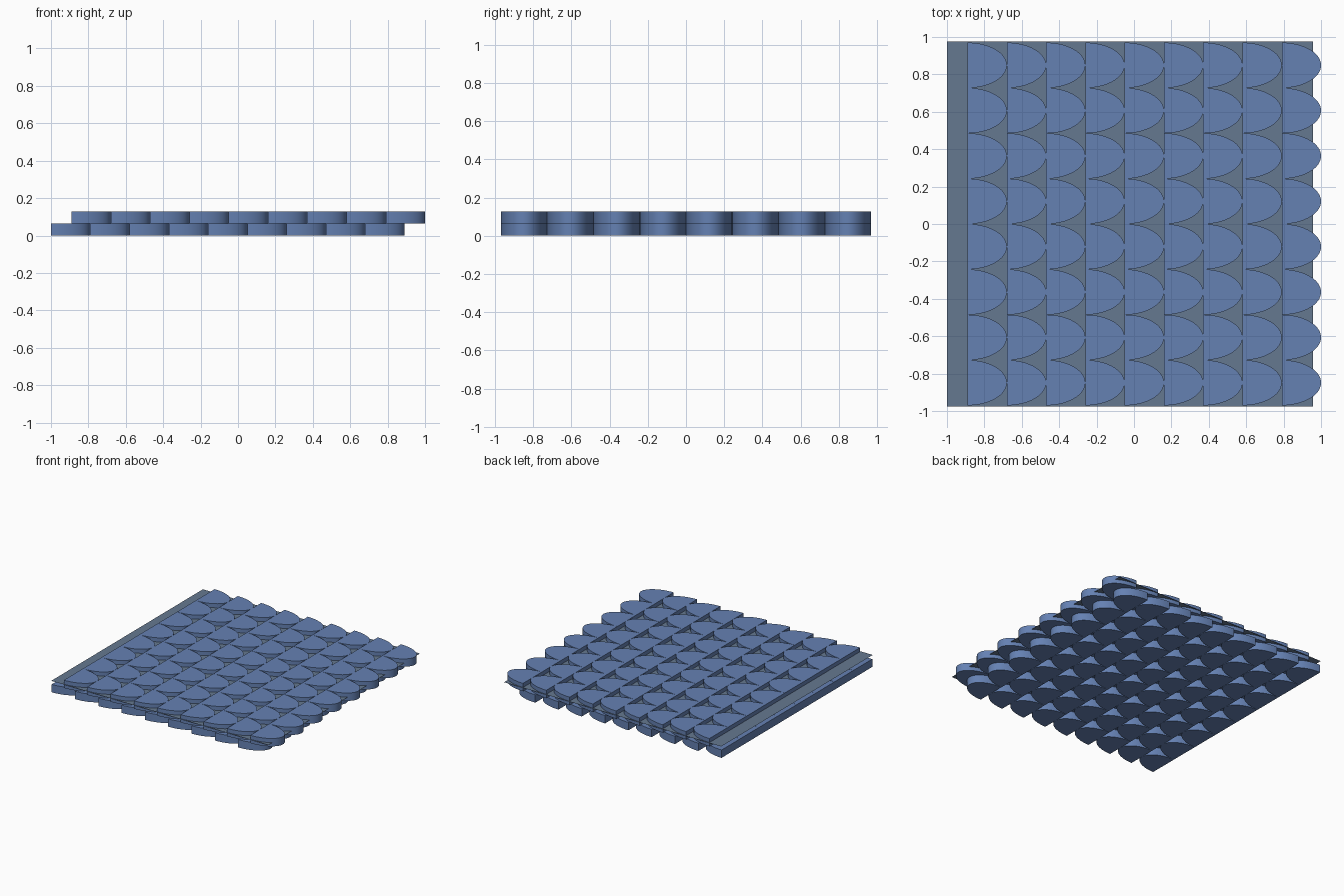
import bpy
import math

cube = bpy.data.objects.get("Cube")
if cube:
    bpy.data.objects.remove(cube, do_unlink=True)

COLS, ROWS = 9, 8
PITCH_X, PITCH_Y = 0.21, 0.2425
THICK = 0.064
SEGMENTS = 32


def make_material(name, rgb):
    mat = bpy.data.materials.new(name)
    mat.use_nodes = True
    mat.diffuse_color = (*rgb, 1)
    mat.node_tree.nodes["Principled BSDF"].inputs["Base Color"].default_value = (*rgb, 1)
    return mat


def make_object(name, verts, faces, mat):
    mesh = bpy.data.meshes.new(name)
    mesh.from_pydata(verts, [], faces)
    mesh.materials.append(mat)
    mesh.update()
    obj = bpy.data.objects.new(name, mesh)
    bpy.context.collection.objects.link(obj)
    return obj


scale_blue = make_material("scale blue", (0.13, 0.22, 0.45))
backing_grey = make_material("backing slate", (0.13, 0.19, 0.28))

# One scale: a half ellipse with its flat edge at x = 0, extruded upward
angles = [math.pi * (i / SEGMENTS - 0.5) for i in range(SEGMENTS + 1)]
outline = [(PITCH_X * math.cos(a), PITCH_Y / 2 * math.sin(a)) for a in angles]
n = len(outline)
verts = [(x, y, z) for z in (0, THICK) for x, y in outline]
faces = [tuple(reversed(range(n))), tuple(range(n, 2 * n))]
faces += [(i, (i + 1) % n, (i + 1) % n + n, i + n) for i in range(n)]


# Each layer repeats the scale in a grid; the upper layer is shifted half a step
def scale_layer(name, start_x, z):
    obj = make_object(name, verts, faces, scale_blue)
    obj.location = (start_x, -PITCH_Y * (ROWS - 1) / 2, z)
    for axis, count, step in ((0, COLS, PITCH_X), (1, ROWS, PITCH_Y)):
        mod = obj.modifiers.new("repeat", 'ARRAY')
        mod.count = count
        mod.use_relative_offset = False
        mod.use_constant_offset = True
        offset = [0, 0, 0]
        offset[axis] = step
        mod.constant_offset_displace = offset
    bpy.ops.object.select_all(action='DESELECT')
    obj.select_set(True)
    bpy.context.view_layer.objects.active = obj
    bpy.ops.object.shade_smooth_by_angle(angle=math.radians(30))


scale_layer("lower_scales", -1.0, 0)
scale_layer("upper_scales", -0.89, THICK)

# Thin backing sheet between the scale rows
x0, x1, y1, z = -1.0, 0.957, 0.976, 0.095
make_object("backing_sheet",
            [(x0, -y1, z), (x1, -y1, z), (x1, y1, z), (x0, y1, z)],
            [(0, 1, 2, 3)], backing_grey)
